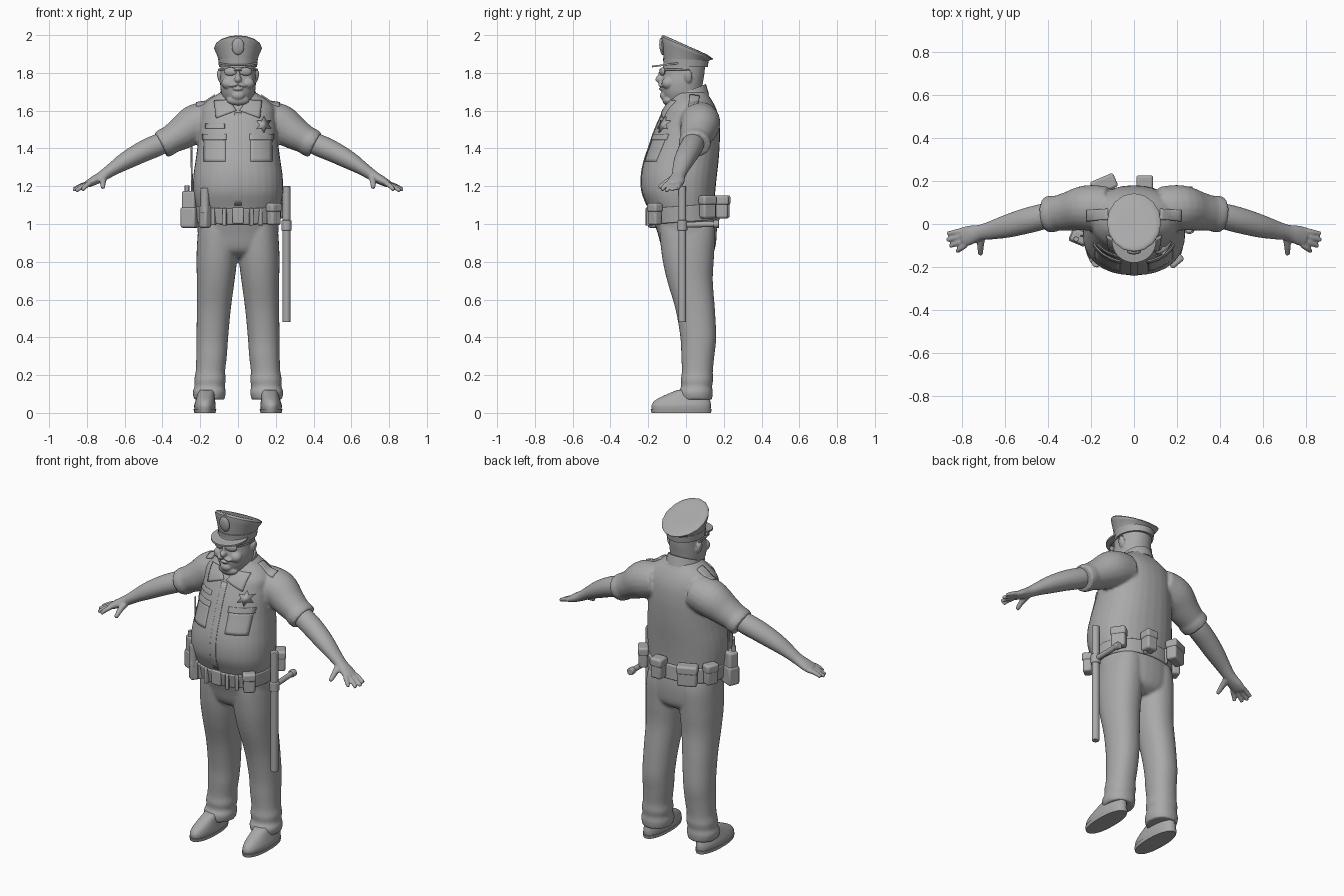
import bpy, bmesh, math
from mathutils import Vector, Matrix, Euler

cube = bpy.data.objects.get("Cube")
if cube:
    bpy.data.objects.remove(cube)

grey = bpy.data.materials.new("plain_grey")
grey.use_nodes = True
grey.diffuse_color = (0.4, 0.4, 0.4, 1)
grey.node_tree.nodes["Principled BSDF"].inputs["Base Color"].default_value = grey.diffuse_color


def finish(bm, name, voxel=0, relax=3, bevel=0):
    """Turn a bmesh into a shaded object; voxel fuses overlapping volumes."""
    bmesh.ops.recalc_face_normals(bm, faces=bm.faces)
    mesh = bpy.data.meshes.new(name)
    bm.to_mesh(mesh)
    bm.free()
    mesh.materials.append(grey)
    mesh.shade_smooth()
    mesh.set_sharp_from_angle(angle=math.radians(38))
    ob = bpy.data.objects.new(name, mesh)
    bpy.context.collection.objects.link(ob)
    if voxel:
        mod = ob.modifiers.new("fuse", 'REMESH')
        mod.mode, mod.voxel_size, mod.use_smooth_shade = 'VOXEL', voxel, True
        mod = ob.modifiers.new("relax", 'SMOOTH')
        mod.factor, mod.iterations = 0.5, relax
    if bevel:
        mod = ob.modifiers.new("round", 'BEVEL')
        mod.width, mod.segments = bevel, 3
    return ob


def spline(rows, steps):
    """Catmull-Rom interpolation between section rows."""
    rows = [Vector(r) for r in rows]
    out = []
    for i in range(len(rows) - 1):
        a, b, c, d = rows[max(i - 1, 0)], rows[i], rows[i + 1], rows[min(i + 2, len(rows) - 1)]
        for k in range(steps):
            t = k / steps
            out.append(b + (c - a) * (t / 2) + (a * 2 - b * 5 + c * 4 - d) * (t * t / 2)
                       + (b * 3 - a - c * 3 + d) * (t ** 3 / 2))
    return out + [rows[-1]]


def bridge(bm, rings):
    rings = [[bm.verts.new(p) for p in ring] for ring in rings]
    n = len(rings[0])
    for lo, hi in zip(rings, rings[1:]):
        for i in range(n):
            bm.faces.new((lo[i], lo[(i + 1) % n], hi[(i + 1) % n], hi[i]))
    bm.faces.new(rings[0])
    bm.faces.new(rings[-1])


def circle(n, power=1):
    angles = [math.tau * i / n for i in range(n)]
    bend = lambda v: math.copysign(abs(v) ** power, v)
    return [(bend(math.cos(a)), bend(math.sin(a))) for a in angles]


def stack(bm, rows, steps=4, n=32, power=1, s=1):
    """Upright loft; rows are z, centre x, half width, front y, back y, tilt."""
    rings = []
    for z, cx, rx, front, back, tilt in spline([tuple(r) + (0,) * (6 - len(r)) for r in rows], steps):
        mid, ry = (front + back) / 2, (back - front) / 2
        rings.append([(s * (cx + rx * c), mid + ry * d, z - tilt * ry * d) for c, d in circle(n, power)])
    bridge(bm, rings)


def limb(bm, rows, s=1, steps=4, n=20):
    """Loft along a path; rows are x, y, z, half depth, half thickness."""
    rows = spline(rows, steps)
    rings = []
    for i, r in enumerate(rows):
        t = (Vector(rows[min(i + 1, len(rows) - 1)][:3]) - Vector(rows[max(i - 1, 0)][:3])).normalized()
        side = Vector((1, 0, 0)) if abs(t.y) > 0.8 else Vector((0, 1, 0))
        u = (side - t * t.dot(side)).normalized()
        v = t.cross(u)
        pts = [Vector(r[:3]) + u * (r[3] * c) + v * (r[4] * d) for c, d in circle(n)]
        rings.append([(s * p.x, p.y, p.z) for p in pts])
    bridge(bm, rings)


def ball(bm, loc, size, rot=(0, 0, 0)):
    bmesh.ops.create_uvsphere(bm, u_segments=20, v_segments=12, radius=1,
                              matrix=Matrix.LocRotScale(Vector(loc), Euler(rot), Vector(size)))


def box(name, loc, size, turn=0, bevel=0.012):
    bm = bmesh.new()
    bmesh.ops.create_cube(bm, size=1, matrix=Matrix.LocRotScale(Vector(loc), Euler((0, 0, turn)), Vector(size)))
    return finish(bm, name, bevel=bevel)


def rod(name, a, b, r):
    bm = bmesh.new()
    limb(bm, [(*a, r, r), (*b, r, r)], steps=1)
    return finish(bm, name, bevel=r * 0.2)


def patch(name, points, target, axis='Y', thick=0.006, cuts=6):
    """Thin plate projected on the target from the front or from above."""
    bm = bmesh.new()
    bm.faces.new([bm.verts.new((x, -0.5, h) if axis == 'Y' else (x, h, 2)) for x, h in points])
    if cuts:
        bmesh.ops.subdivide_edges(bm, edges=bm.edges[:], cuts=cuts, use_grid_fill=True)
    ob = finish(bm, name)
    wrap = ob.modifiers.new("wrap", 'SHRINKWRAP')
    wrap.target, wrap.wrap_method, wrap.offset = target, 'PROJECT', 0
    wrap.use_project_y, wrap.use_project_z = axis == 'Y', axis == 'Z'
    wrap.use_positive_direction, wrap.use_negative_direction = axis == 'Y', axis == 'Z'
    ob.modifiers.new("thickness", 'SOLIDIFY').thickness = thick
    ob.modifiers["thickness"].offset = 0
    return ob


# Shirt: belly, chest and short sleeves fused together
bm = bmesh.new()
stack(bm, [(1.06, 0, .215, -.19, .15), (1.1, 0, .228, -.207, .15), (1.17, 0, .238, -.234, .155),
           (1.25, 0, .237, -.238, .163), (1.33, 0, .226, -.224, .172), (1.41, 0, .215, -.197, .178),
           (1.49, 0, .207, -.17, .18), (1.56, 0, .2, -.14, .174), (1.61, 0, .195, -.115, .16),
           (1.65, 0, .165, -.085, .14), (1.68, 0, .12, -.07, .12), (1.7, 0, .09, -.06, .11)], power=.88)
for s in (1, -1):
    limb(bm, [(.13, .07, 1.55, .105, .1), (.22, .075, 1.53, .106, .106), (.3, .06, 1.48, .092, .088),
              (.36, .05, 1.445, .082, .075), (.375, .048, 1.436, .086, .077), (.408, .045, 1.418, .083, .074)], s)
shirt = finish(bm, "shirt", .009, 4)

# Trousers: seat and two legs with bunched cuffs
bm = bmesh.new()
stack(bm, [(.82, 0, .1, -.06, .1), (.86, 0, .19, -.12, .15), (.95, 0, .213, -.15, .163),
           (1.03, 0, .215, -.175, .16), (1.08, 0, .218, -.19, .155)], power=.9)
for s in (1, -1):
    stack(bm, [(.07, .152, .08, -.035, .138), (.11, .152, .088, -.04, .142), (.14, .15, .08, -.025, .138),
               (.175, .148, .084, -.028, .144), (.22, .146, .078, -.022, .142), (.3, .14, .081, -.025, .15),
               (.4, .136, .084, -.03, .16), (.55, .128, .09, -.056, .153), (.7, .118, .1, -.1, .142),
               (.82, .112, .108, -.126, .148), (.95, .107, .106, -.14, .155), (1.02, .1, .1, -.14, .15)],
          power=.92, s=s)
finish(bm, "trousers", .009, 4)

# Shoes with soles
for s, side in ((1, "left"), (-1, "right")):
    bm = bmesh.new()
    stack(bm, [(.015, .175, .055, -.18, .13), (.04, .175, .057, -.182, .132), (.065, .173, .052, -.165, .128),
               (.09, .17, .047, -.12, .122), (.12, .165, .044, -.05, .115)], s=s, power=.9)
    finish(bm, side + "_shoe")
    bm = bmesh.new()
    stack(bm, [(0, .175, .056, -.182, .132), (.02, .175, .06, -.187, .136)], 1, s=s, power=.9)
    finish(bm, side + "_sole")

# Bare forearms, hands and fingers
    bm = bmesh.new()
    limb(bm, [(.33, .05, 1.46, .055, .05), (.42, .035, 1.42, .06, .058), (.5, .015, 1.385, .06, .056),
              (.59, -.01, 1.337, .054, .048), (.66, -.028, 1.293, .044, .036), (.715, -.04, 1.256, .037, .029),
              (.765, -.052, 1.228, .045, .024), (.8, -.063, 1.21, .046, .018)], s)
    for i, (x, y, z) in enumerate([(.868, -.045, 1.186), (.872, -.075, 1.178), (.858, -.103, 1.175), (.825, -.128, 1.18)]):
        root = (.785, -.028 - .023 * i, 1.215)
        knuckle = ((x + .785) / 2, (y + root[1]) / 2, (z + 1.223) / 2)
        limb(bm, [(*root, .014, .014), (*knuckle, .013, .013), (x, y, z, .01, .01)], s)
    limb(bm, [(.71, -.05, 1.25, .02, .02), (.715, -.1, 1.222, .016, .016), (.715, -.143, 1.192, .011, .011)], s)
    finish(bm, side + "_arm", .006, 2)

# Head with nose, jowls, ears and moustache
bm = bmesh.new()
stack(bm, [(1.58, 0, .075, -.05, .1), (1.63, 0, .078, -.08, .1), (1.66, 0, .08, -.112, .092),
           (1.7, 0, .09, -.127, .085), (1.75, 0, .095, -.13, .09), (1.8, 0, .093, -.122, .098),
           (1.85, 0, .092, -.12, .1), (1.9, 0, .08, -.1, .09)], power=.95)
ball(bm, (0, -.138, 1.766), (.019, .024, .02))
ball(bm, (0, -.128, 1.79), (.011, .02, .035), (-.25, 0, 0))
ball(bm, (0, -.112, 1.68), (.036, .026, .026))
ball(bm, (0, -.13, 1.715), (.026, .014, .008))
ball(bm, (0, -.09, 1.655), (.06, .035, .03))
for s in (1, -1):
    ball(bm, (s * .052, -.095, 1.745), (.036, .034, .032))
    ball(bm, (s * .02, -.131, 1.737), (.027, .016, .01), (0, s * .25, 0))
    ball(bm, (s * .097, .012, 1.78), (.013, .022, .036), (0, s * .2, 0))
finish(bm, "head", .005, 2)

# Dark glasses
bm = bmesh.new()
for s in (1, -1):
    ball(bm, (s * .041, -.125, 1.807), (.035, .012, .022), (0, 0, s * .3))
    limb(bm, [(s * .076, -.11, 1.818, .004, .005), (s * .1, -.04, 1.818, .004, .005), (s * .1, .02, 1.815, .004, .004)])
limb(bm, [(-.02, -.139, 1.815, .004, .004), (.02, -.139, 1.815, .004, .004)], steps=1)
finish(bm, "glasses")

# Peaked cap: band, tilted crown, visor and badge
bm = bmesh.new()
stack(bm, [(1.83, 0, .1, -.117, .115), (1.872, 0, .105, -.122, .12, .05)], 1)
finish(bm, "cap_band")
bm = bmesh.new()
stack(bm, [(1.868, 0, .102, -.118, .118, .05), (1.9, 0, .114, -.125, .13, .25), (1.927, 0, .126, -.13, .143, .4),
           (1.938, 0, .122, -.126, .138, .45), (1.945, 0, .1, -.1, .11, .45), (1.945, 0, .02, -.02, .02, .4)], 2, 16)
finish(bm, "cap_crown")
bm = bmesh.new()
stack(bm, [(1.842, 0, .103, -.18, .02, -.13), (1.851, 0, .103, -.18, .02, -.13)], 1)
finish(bm, "cap_visor")
bm = bmesh.new()
ball(bm, (0, -.128, 1.94), (.033, .013, .045), (.1, 0, 0))
finish(bm, "cap_badge")

# Collar, epaulettes, placket, pockets, name plate and star badge
bm = bmesh.new()
stack(bm, [(1.645, 0, .108, -.11, .122, -.35), (1.7, 0, .093, -.1, .106, -.4)], 1)
finish(bm, "collar_band")
for s, side in ((1, "left"), (-1, "right")):
    flip = lambda pts: [(s * x, h) for x, h in pts]
    patch(side + "_collar_flap", flip([(.008, 1.6), (.05, 1.655), (.125, 1.65), (.115, 1.56)]), shirt, thick=.014)
    patch(side + "_epaulette", flip([(.12, .02), (.22, .015), (.22, .065), (.12, .07)]), shirt, 'Z', .014)
    patch(side + "_pocket", flip([(.065, 1.33), (.18, 1.33), (.18, 1.45), (.065, 1.45)]), shirt)
    patch(side + "_pocket_flap", flip([(.06, 1.445), (.185, 1.445), (.185, 1.475), (.06, 1.475)]), shirt, thick=.012)
patch("placket", [(-.018, 1.1), (.018, 1.1), (.018, 1.59), (-.018, 1.59)], shirt, cuts=16)
patch("name_plate", [(-.17, 1.505), (-.07, 1.505), (-.07, 1.53), (-.17, 1.53)], shirt, thick=.01)
star = [(.135 + r * math.sin(i * math.pi / 6), 1.525 + r * math.cos(i * math.pi / 6))
        for i, r in enumerate([.042, .021] * 6)]
patch("star_badge", star, shirt, thick=.016, cuts=0)

# Belt with buckle and keepers
bm = bmesh.new()
stack(bm, [(1.01, 0, .224, -.194, .17, -.07), (1.095, 0, .231, -.21, .165, -.07)], 1, 48, .9)
finish(bm, "belt", bevel=.006)
box("buckle", (0, -.203, 1.045), (.06, .02, .085), bevel=.006)
for i, deg in enumerate((-125, -108, -72, -58, 75, 115)):
    a = math.radians(deg)
    box(f"belt_keeper_{i}", (.226 * math.cos(a), -.02 + .19 * math.sin(a), 1.052 + .015 * math.sin(a)),
        (.02, .026, .092), a + math.pi / 2, .005)

# Pouches around the belt
for name, loc, size, turn in [
        ("front_pouch", (.19, -.165, 1.052), (.065, .05, .115), .7), ("left_pouch", (.205, .115, 1.09), (.08, .05, .12), -.95),
        ("back_pouch", (.05, .19, 1.09), (.07, .065, .12), 0), ("cuff_pouch", (-.14, .185, 1.09), (.11, .06, .12), .4),
        ("right_pouch", (-.22, .08, 1.08), (.07, .05, .12), 1.2)]:
    box(name, loc, size, turn)
    box(name + "_flap", (loc[0], loc[1], loc[2] + size[2] * .3), (size[0] + .008, size[1] + .008, size[2] * .42), turn)

# Radio with antenna, and torch in its holder
box("radio", (-.255, -.06, 1.08), (.075, .06, .19), -.4)
box("radio_holder", (-.255, -.06, 1.035), (.085, .07, .11), -.4)
rod("radio_knob", (-.27, -.07, 1.17), (-.27, -.07, 1.205), .012)
rod("antenna", (-.243, -.055, 1.17), (-.247, -.055, 1.41), .005)
box("torch_holder", (-.175, -.17, 1.04), (.055, .05, .12), -.75)
rod("torch", (-.175, -.178, 1.06), (-.175, -.178, 1.19), .023)

# Side-handled baton in a ring
rod("baton", (.257, -.02, .48), (.257, -.02, 1.2), .021)
rod("baton_ring", (.257, -.02, .965), (.257, -.02, 1.02), .027)
rod("baton_handle", (.257, -.02, .995), (.252, .165, 1.0), .015)
rod("baton_knob", (.252, .145, 1.0), (.252, .175, 1.0), .021)
